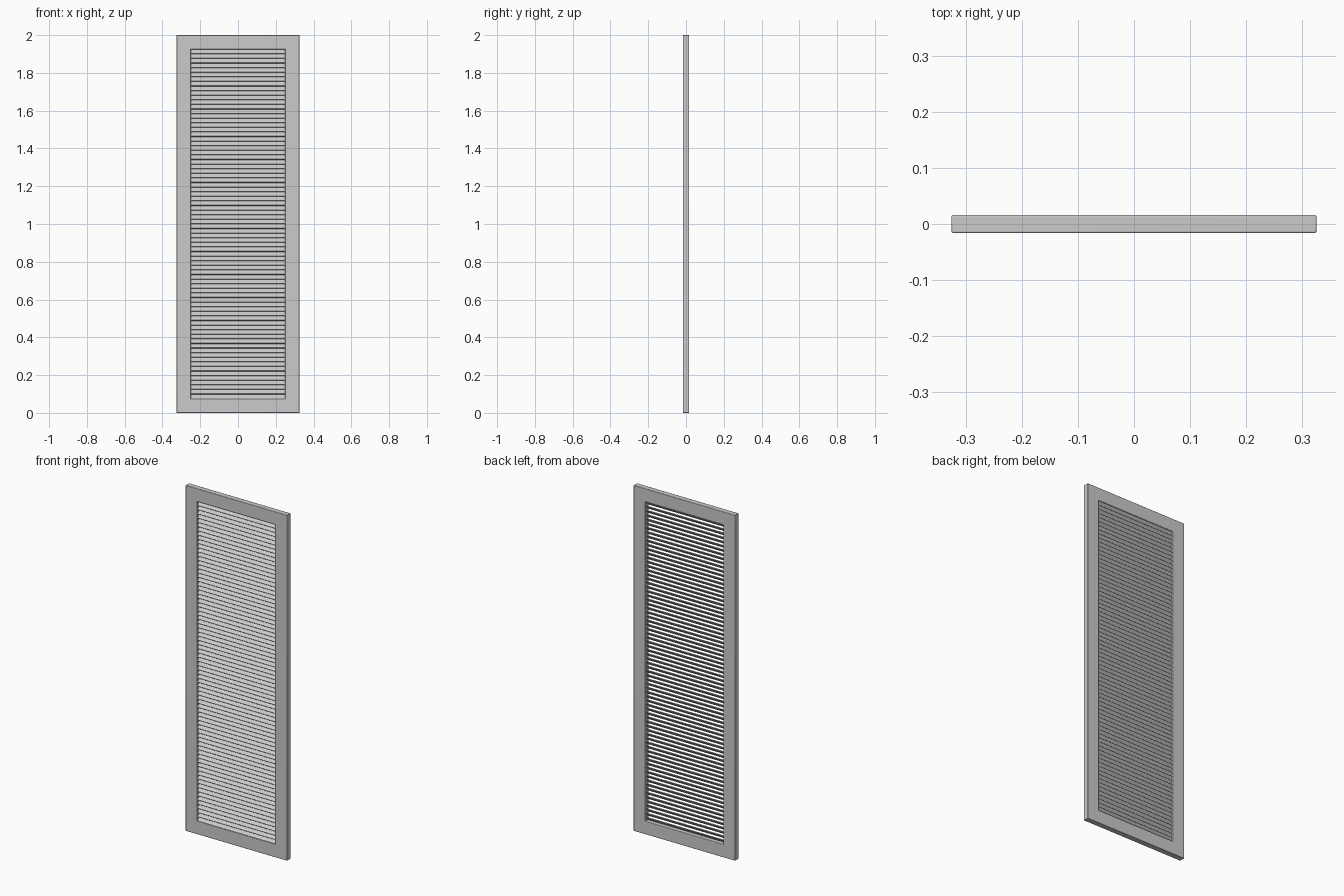
import bpy, bmesh, math
from mathutils import Matrix

if "Cube" in bpy.data.objects:
    bpy.data.objects.remove(bpy.data.objects["Cube"])

W, H, D = 0.325, 2.0, 0.016       # half width, height, half depth
BORDER = 0.075                    # frame width
COUNT = 76                        # number of slats


def make_object(name, bm):
    bmesh.ops.recalc_face_normals(bm, faces=bm.faces)
    mesh = bpy.data.meshes.new(name)
    bm.to_mesh(mesh)
    bm.free()
    obj = bpy.data.objects.new(name, mesh)
    bpy.context.collection.objects.link(obj)
    return obj


# Frame: mitred rectangular ring with softened edges
bm = bmesh.new()


def loop(inset, y):
    x, lo, hi = W - inset, inset, H - inset
    return [bm.verts.new((px, y, pz))
            for px, pz in ((-x, lo), (x, lo), (x, hi), (-x, hi))]


loops = [loop(0, -D), loop(BORDER, -D), loop(BORDER, D), loop(0, D)]
for a, b in zip(loops, loops[1:] + loops[:1]):
    for i in range(4):
        j = (i + 1) % 4
        bm.faces.new((a[i], a[j], b[j], b[i]))
frame = make_object("door_frame", bm)
bevel = frame.modifiers.new("soft_edges", 'BEVEL')
bevel.width = 0.0025
bevel.segments = 2
bevel.limit_method = 'ANGLE'
bpy.context.view_layer.objects.active = frame
frame.select_set(True)
bpy.ops.object.shade_smooth_by_angle(angle=math.radians(50))

# Louvre slats: low at the front, high at the back, ends let into the frame
bm = bmesh.new()
bottom, top = BORDER, H - BORDER
pitch = (top - bottom) / COUNT
size = Matrix.Diagonal((2 * (W - BORDER) + 0.004, 0.033, 0.0045, 1))
tilt = Matrix.Rotation(math.radians(45), 4, 'X')
for i in range(COUNT):
    z = bottom + (i + 0.5) * pitch
    bmesh.ops.create_cube(bm, size=1,
                          matrix=Matrix.Translation((0, 0, z)) @ tilt @ size)
make_object("louvre_slats", bm)
